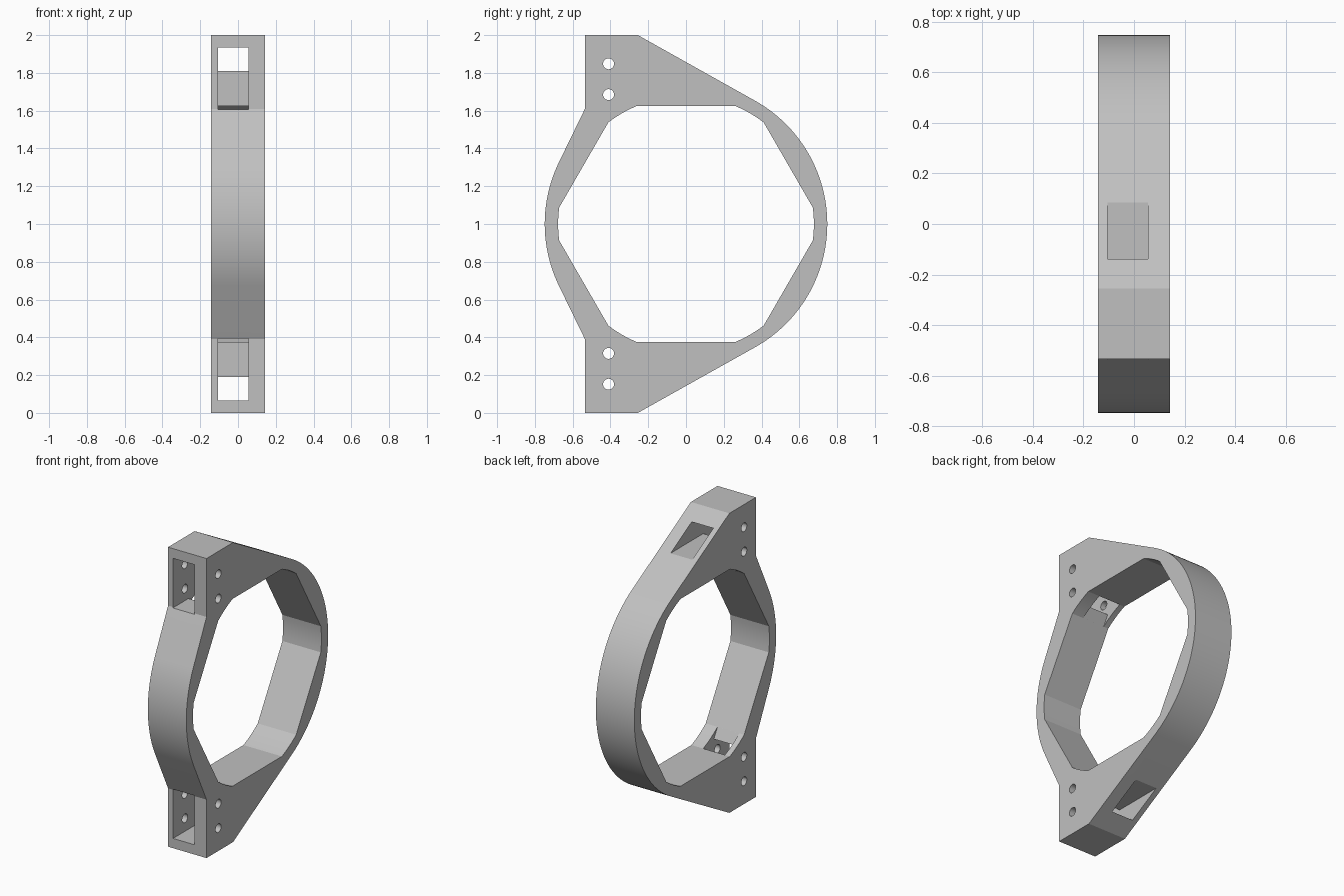
import bpy, bmesh
from math import radians, sin, cos, acos, atan2, hypot

HALF_W = 0.142          # half thickness of the bracket along x
R_OUT, R_IN, APOTHEM = 0.748, 0.677, 0.625

cube = bpy.data.objects.get("Cube")
if cube:
    bpy.data.objects.remove(cube, do_unlink=True)

grey = bpy.data.materials.new("plain_grey")
grey.use_nodes = True
colour = (0.53, 0.53, 0.53, 1)
grey.diffuse_color = colour
grey.node_tree.nodes["Principled BSDF"].inputs["Base Color"].default_value = colour


def prism(name, profile, x0, x1):
    """Extrude a (y, z) profile along x; z is measured from the ring centre."""
    bm = bmesh.new()
    face = bm.faces.new([bm.verts.new((x0, y, z + 1)) for y, z in profile])
    side = bmesh.ops.extrude_face_region(bm, geom=[face])["geom"]
    moved = [v for v in side if isinstance(v, bmesh.types.BMVert)]
    bmesh.ops.translate(bm, verts=moved, vec=(x1 - x0, 0, 0))
    bmesh.ops.recalc_face_normals(bm, faces=bm.faces)
    mesh = bpy.data.meshes.new(name)
    bm.to_mesh(mesh)
    bm.free()
    mesh.materials.append(grey)
    obj = bpy.data.objects.new(name, mesh)
    bpy.context.collection.objects.link(obj)
    return obj


def arc(r, a0, a1, n, cy=0, cz=0):
    return [(cy + r * cos(a0 + (a1 - a0) * i / n), cz + r * sin(a0 + (a1 - a0) * i / n))
            for i in range(n + 1)]


def tangent_angle(y, z, sign):
    """Angle where a line from (y, z) touches the outer circle."""
    return atan2(z, y) + sign * acos(R_OUT / hypot(y, z))


def flip(points):
    return [(y, -z) for y, z in reversed(points)]


# Outer profile: round ring with tangent mounting lugs at top and bottom
back = tangent_angle(-0.255, 1.0, -1)
front = tangent_angle(-0.535, 0.61, 1)
pi = radians(180)
lug = [(-0.255, 1.0), (-0.535, 1.0), (-0.535, 0.61)]
outline = (arc(R_OUT, -back, back, 64) + lug
           + arc(R_OUT, front, 2 * pi - front, 32) + flip(lug))
body = prism("ring_bracket", outline, -HALF_W, HALF_W)

# Opening: hexagon with its corners rounded by a circle
half = radians(30) - acos(APOTHEM / R_IN)
half = abs(half)
opening = []
for k in range(6):
    opening += arc(R_IN, radians(60 * k) - half, radians(60 * k) + half, 6)
cutters = [prism("opening_cutter", opening, -0.5, 0.5)]

# Stepped slot through each lug, breaking into the opening's front corner
slot = [(-0.7, 0.605), (-0.373, 0.605), (-0.411, 0.538), (-0.30, 0.50),
        (-0.26, 0.60), (-0.26, 0.81), (0.3, 0.81), (0.3, 0.935), (-0.7, 0.935)]
for name, shape in (("upper", slot), ("lower", flip(slot))):
    cutters.append(prism(name + "_slot_cutter", shape, -0.105, 0.055))

# Cross pin holes, two in each lug
for z in (0.848, 0.685, -0.685, -0.848):
    cutters.append(prism("pin_hole_cutter", arc(0.029, 0, 2 * pi, 24, -0.41, z)[:-1], -0.5, 0.5))

# Cut the body and discard the cutters
bpy.ops.object.select_all(action="DESELECT")
bpy.context.view_layer.objects.active = body
body.select_set(True)
for cutter in cutters:
    cutter.hide_render = True
    mod = body.modifiers.new("cut", "BOOLEAN")
    mod.operation, mod.solver, mod.object = "DIFFERENCE", "EXACT", cutter
    bpy.ops.object.modifier_apply(modifier=mod.name)
    bpy.data.objects.remove(cutter, do_unlink=True)

bpy.ops.object.shade_smooth_by_angle(angle=radians(18))
